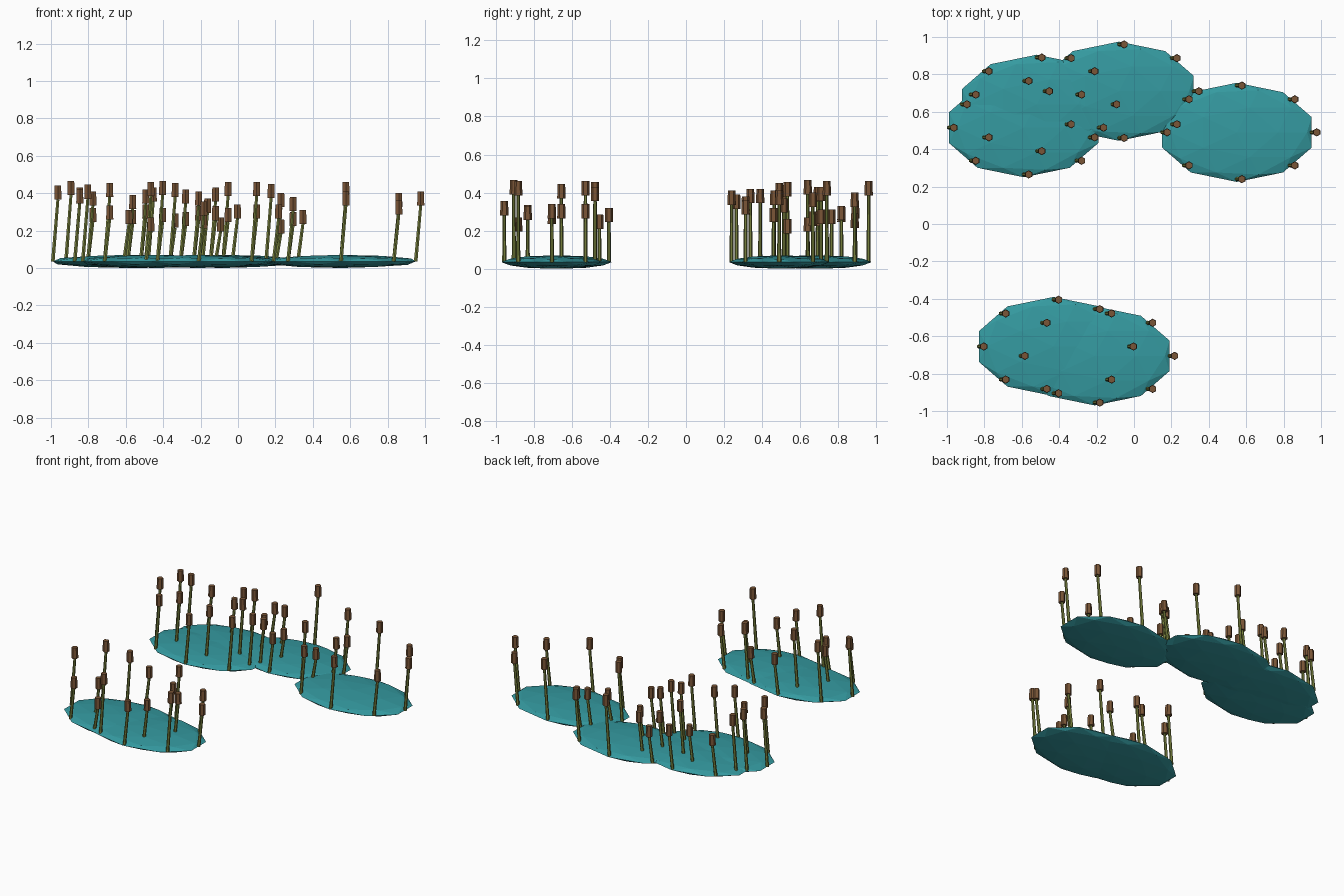
import bpy
import math
from mathutils import Vector

if "Cube" in bpy.data.objects:
    bpy.data.objects.remove(bpy.data.objects["Cube"], do_unlink=True)


def material(name, rgb):
    mat = bpy.data.materials.new(name)
    mat.use_nodes = True
    mat.diffuse_color = (*rgb, 1)
    mat.node_tree.nodes["Principled BSDF"].inputs["Base Color"].default_value = (*rgb, 1)
    return mat


WATER = material("teal water", (0.035, 0.325, 0.355))
STEM = material("olive stem", (0.20, 0.235, 0.05))
HEAD = material("brown seed head", (0.195, 0.092, 0.038))

LEVEL = 0.035                       # height of the water's rim
LEAN = 0.027                        # sideways shift of a reed's head
HEAD_LENGTH = 0.075


def finish(name, mat):
    obj = bpy.context.object
    obj.name = name
    obj.data.materials.append(mat)
    return obj


def pool(name, x, y):
    """A flattened faceted ball."""
    bpy.ops.mesh.primitive_ico_sphere_add(subdivisions=2, radius=1, location=(x, y, LEVEL))
    finish(name, WATER).scale = (0.42, 0.265, LEVEL)


def rod(name, mat, start, end, low, high):
    """A six-sided tapered rod between two points."""
    axis = end - start
    bpy.ops.mesh.primitive_cone_add(
        vertices=6, radius1=low, radius2=high, depth=axis.length,
        location=(start + end) / 2, rotation=(0, math.atan2(axis.x, axis.z), 0))
    finish(name, mat)


def reed(name, base, top):
    """A leaning stem with an upright seed head."""
    tip = Vector((base.x + LEAN, base.y, top))
    neck = tip - Vector((0, 0, HEAD_LENGTH))
    rod(name + "_stem", STEM, base, neck, 0.011, 0.009)
    rod(name + "_head", HEAD, neck, tip, 0.022, 0.02)


# Pool centres, each with the heights of its ring of reeds, anticlockwise from +x
POOLS = {
    "west_pool": (-0.59, 0.515, (0.37, 0.30, 0.31, 0.43, 0.44, 0.42, 0.39, 0.42)),
    "northwest_pool": (-0.52, 0.64, (0.27, 0.33, 0.34, 0.32, 0.465, 0.41, 0.42, 0.41)),
    "north_pool": (-0.08, 0.71, (0.31, 0.40, 0.46, 0.29, 0.43, 0.455, 0.32, 0.26)),
    "east_pool": (0.55, 0.49, (0.41, 0.40, 0.46, 0.30, 0.45, 0.38, 0.41, 0.36)),
    "southwest_pool": (-0.43, -0.655, (0.34, 0.43, 0.32, 0.455, 0.445, 0.335, 0.465, 0.33)),
    "south_pool": (-0.21, -0.705, (0.34, 0.34, 0.285, 0.46, 0.31, 0.27, 0.355, 0.46)),
}

for name, (x, y, tops) in POOLS.items():
    pool(name, x, y)
    for i, top in enumerate(tops):
        a = i * math.tau / len(tops)
        base = Vector((x + 0.40 * math.cos(a), y + 0.25 * math.sin(a), LEVEL))
        reed(f"{name}_reed_{i + 1}", base, top)
